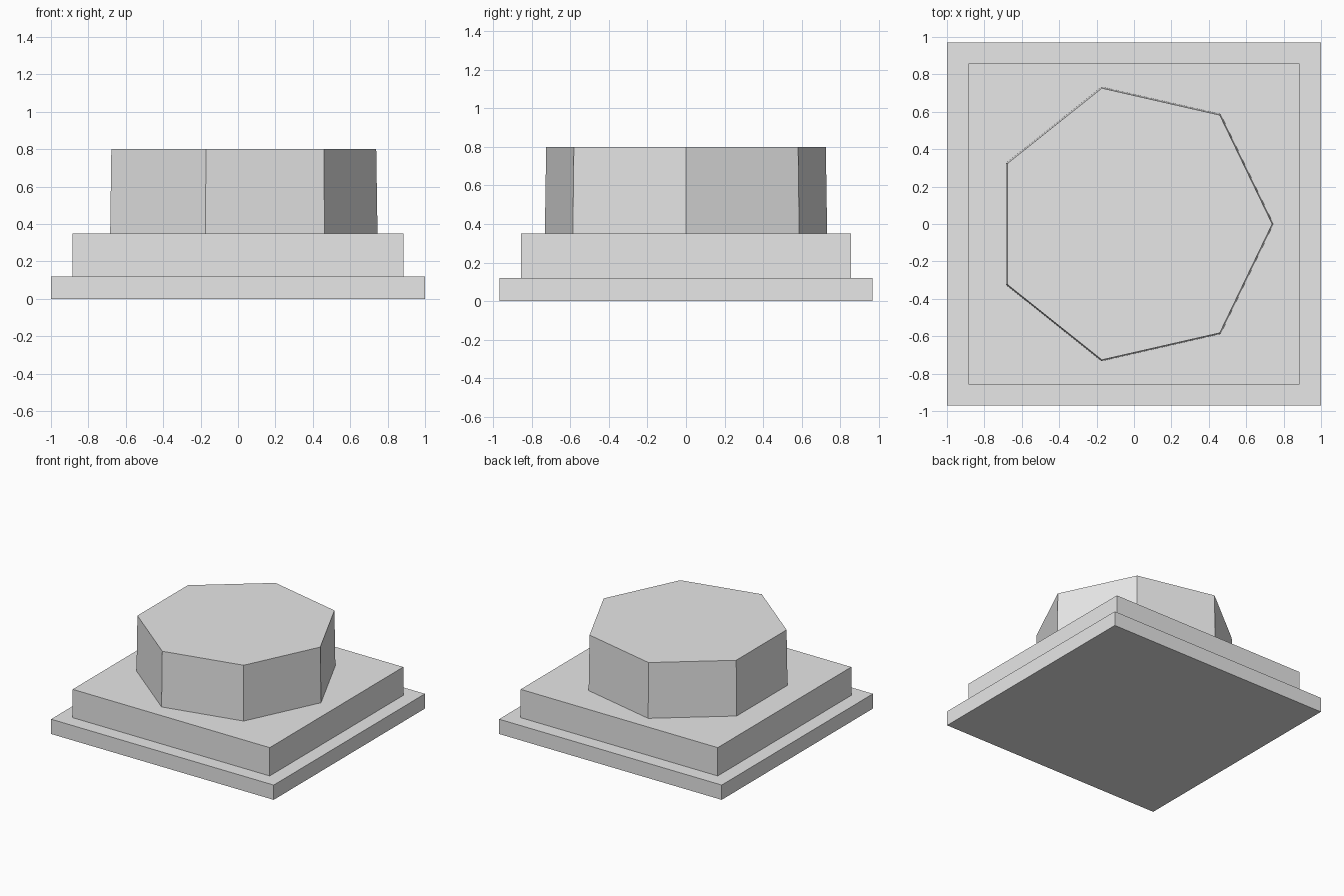
import bpy
import math

cube = bpy.data.objects.get("Cube")
if cube:
    bpy.data.objects.remove(cube, do_unlink=True)

# Single plain grey
grey = bpy.data.materials.new("light_grey")
grey.use_nodes = True
colour = (0.8, 0.8, 0.8, 1.0)
grey.diffuse_color = colour
grey.node_tree.nodes["Principled BSDF"].inputs["Base Color"].default_value = colour


def finish(name):
    obj = bpy.context.object
    obj.name = name
    obj.data.materials.append(grey)
    return obj


def slab(name, width, depth, bottom, top):
    bpy.ops.mesh.primitive_cube_add(size=1, location=(0, 0, (bottom + top) / 2))
    obj = finish(name)
    obj.scale = (width, depth, top - bottom)
    bpy.ops.object.transform_apply(location=False, rotation=False, scale=True)
    return obj


# Two stepped rectangular slabs
slab("base_plate", 2.0, 1.94, 0, 0.12)
slab("upper_step", 1.77, 1.714, 0.12, 0.35)

# Slightly tapered seven-sided block, one corner pointing to +x
bpy.ops.mesh.primitive_cone_add(
    vertices=7, radius1=0.752, radius2=0.745, depth=0.45,
    location=(-0.006, 0, 0.575), rotation=(0, 0, -math.pi / 2))
finish("seven_sided_block")
